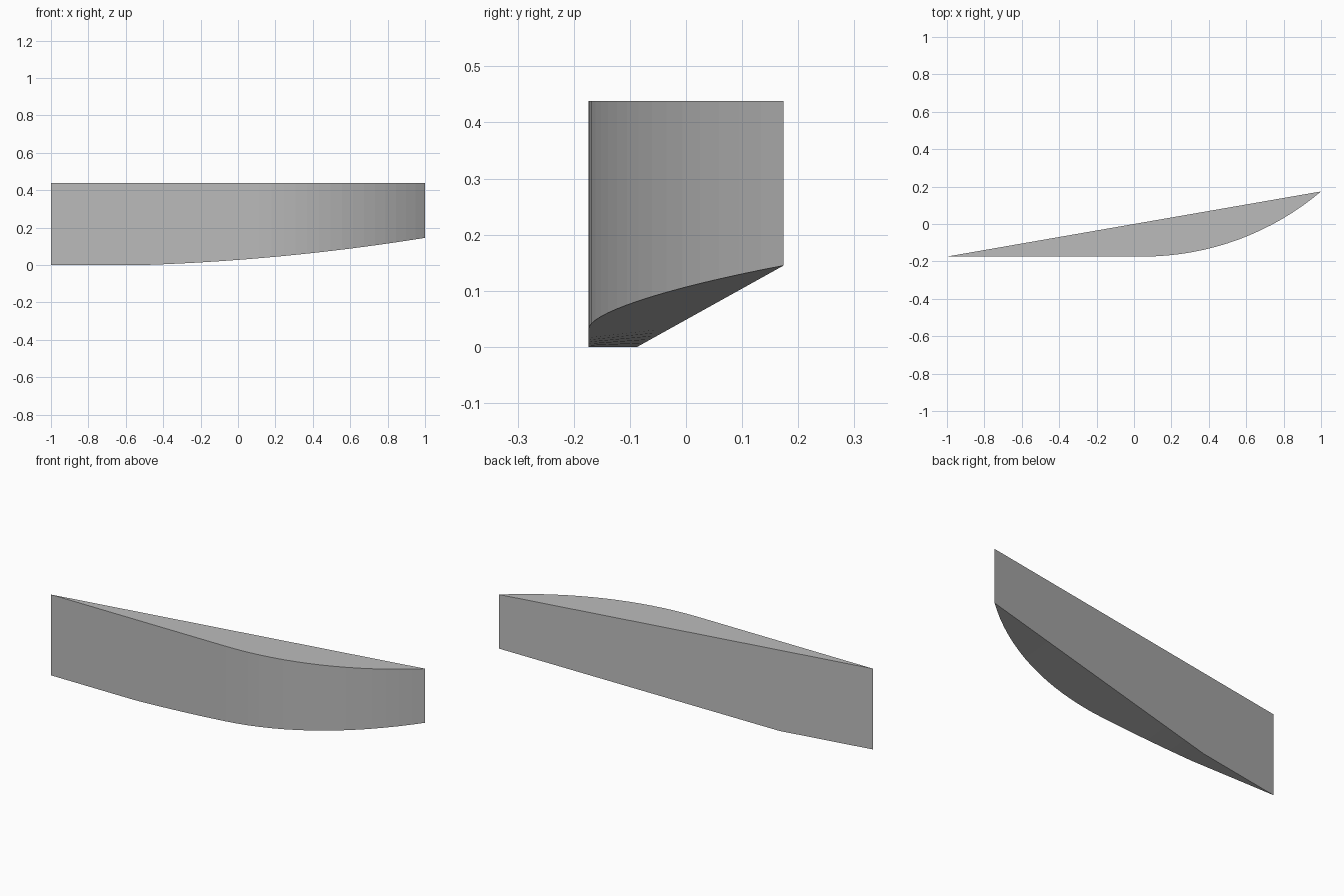
import bpy, bmesh, math

cube = bpy.data.objects.get("Cube")
if cube:
    bpy.data.objects.remove(cube)

TOP, HALF = 0.438, 0.174      # height of the block, half its depth
BEND, RISE = 0.05, -0.5       # where the plan starts to curve, the base to rise
TIP = 0.145                   # height of the base at the curved end

# Plain grey material
grey = bpy.data.materials.new("plain grey")
grey.use_nodes = True
colour = (0.5, 0.5, 0.5, 1)
grey.diffuse_color = colour
grey.node_tree.nodes["Principled BSDF"].inputs["Base Color"].default_value = colour

# Plan arc, tangent to the straight front and ending at the tip
radius = ((1 - BEND) ** 2 + (2 * HALF) ** 2) / (4 * HALF)
sweep = math.asin((1 - BEND) / radius)


def front_y(x):
    run = max(0, x - BEND)
    return -HALF + radius - math.sqrt(radius ** 2 - run ** 2)


def front_base(x):
    t = max(0, x - RISE) / (1 - RISE)
    return TIP * (0.34 * t + 0.66 * t * t)


def back_base(x):
    return TIP * max(0, x - RISE) / (1 - RISE)


# Stations along the length
stations = [-1, -0.75]
stations += [RISE + (BEND - RISE) * i / 8 for i in range(8)]
stations += [BEND + radius * math.sin(sweep * i / 16) for i in range(17)]
stations[-1] = 1

# Four rails joined into a closed, wedge-shaped block
bm = bmesh.new()
rails = []
for x in stations:
    front, back = front_y(x), HALF * x
    rails.append([bm.verts.new(p) for p in (
        (x, front, front_base(x)), (x, back, back_base(x)),
        (x, back, TOP), (x, front, TOP))])
for a, b in zip(rails, rails[1:]):
    for k in range(4):
        n = (k + 1) % 4
        bm.faces.new((a[k], b[k], b[n], a[n]))
bmesh.ops.remove_doubles(bm, verts=bm.verts, dist=0.0005)
bmesh.ops.recalc_face_normals(bm, faces=bm.faces)

mesh = bpy.data.meshes.new("curved_block")
bm.to_mesh(mesh)
bm.free()
mesh.materials.append(grey)
block = bpy.data.objects.new("curved_block", mesh)
bpy.context.collection.objects.link(block)
